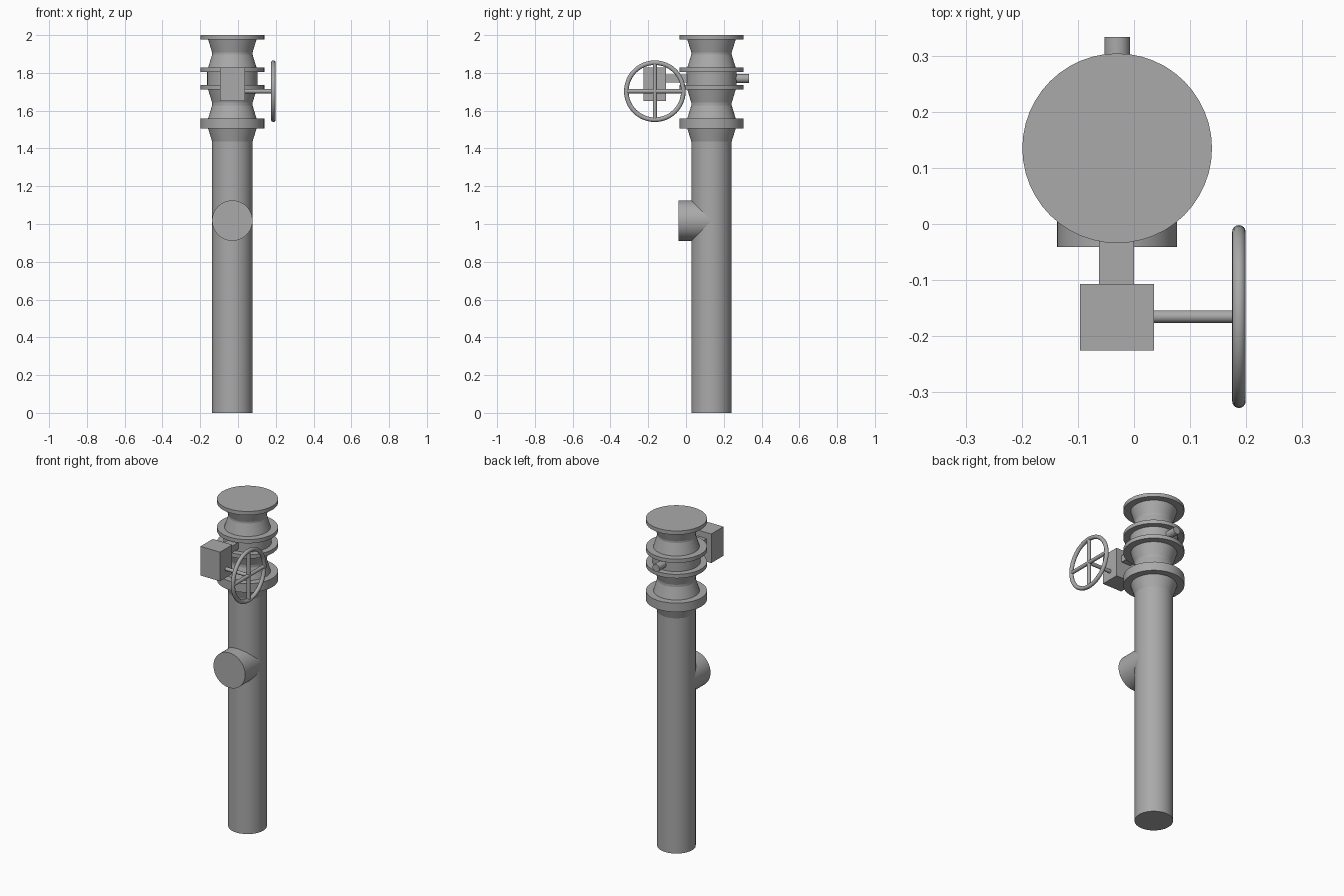
import bpy
from math import pi, radians
from mathutils import Vector

cube = bpy.data.objects.get("Cube")
if cube:
    bpy.data.objects.remove(cube, do_unlink=True)

grey = bpy.data.materials.new("steel grey")
grey.use_nodes = True
colour = (0.40, 0.40, 0.40, 1)
grey.diffuse_color = colour
grey.node_tree.nodes["Principled BSDF"].inputs["Base Color"].default_value = colour

AX, AY = -0.03, 0.135   # pipe axis
PIPE, NECK, FLANGE = 0.107, 0.128, 0.169


def finish(name, smooth=True):
    ob = bpy.context.object
    ob.name = name
    ob.data.materials.append(grey)
    if smooth:
        bpy.ops.object.shade_smooth_by_angle(angle=radians(30))
    return ob


def rod(name, a, b, r1, r2=None, sides=48):
    """Cylinder or cone from point a to point b."""
    a, b = Vector(a), Vector(b)
    d = b - a
    bpy.ops.mesh.primitive_cone_add(
        vertices=sides, radius1=r1, radius2=r1 if r2 is None else r2, depth=d.length,
        location=(a + b) / 2, rotation=d.to_track_quat('Z', 'Y').to_euler())
    return finish(name)


def upright(name, z0, z1, r1, r2=None):
    return rod(name, (AX, AY, z0), (AX, AY, z1), r1, r2)


def box(name, lo, hi):
    lo, hi = Vector(lo), Vector(hi)
    bpy.ops.mesh.primitive_cube_add(size=1, location=(lo + hi) / 2)
    bpy.context.object.scale = hi - lo
    bpy.ops.object.transform_apply(location=False, rotation=False, scale=True)
    return finish(name, False)


# Main pipe and the closed side branch
upright("main_pipe", 0, 1.437, PIPE)
rod("side_branch", (AX, AY, 1.018), (AX, -0.041, 1.018), PIPE)

# Flanges
upright("riser_flange", 1.505, 1.532, FLANGE)
upright("lower_pipe_flange", 1.532, 1.559, FLANGE)
upright("valve_lower_flange", 1.711, 1.735, FLANGE)
upright("valve_upper_flange", 1.805, 1.828, FLANGE)
upright("top_flange", 1.977, 2.0, FLANGE)

# Tapered weld necks beside the flanges
upright("riser_neck", 1.437, 1.505, PIPE, NECK)
upright("lower_spool_bottom_neck", 1.559, 1.628, NECK, PIPE)
upright("lower_spool_pipe", 1.628, 1.642, PIPE)
upright("lower_spool_top_neck", 1.642, 1.711, PIPE, NECK)
upright("upper_spool_bottom_neck", 1.828, 1.897, NECK, PIPE)
upright("upper_spool_pipe", 1.897, 1.908, PIPE)
upright("upper_spool_top_neck", 1.908, 1.977, PIPE, NECK)

# Valve body, rear shaft stub, and gearbox with its bracket
upright("valve_body", 1.735, 1.805, 0.133)
rod("valve_shaft_stub", (AX, AY, 1.77), (AX, 0.333, 1.77), 0.023, sides=24)
box("gearbox_bracket", (-0.062, -0.107, 1.75), (0.0, 0.05, 1.791))
box("gearbox", (-0.096, -0.225, 1.65), (0.036, -0.107, 1.828))

# Handwheel
WX, WY, WZ, RIM = 0.187, -0.165, 1.703, 0.151
rod("handwheel_shaft", (0.03, WY, WZ), (WX, WY, WZ), 0.011, sides=24)
bpy.ops.mesh.primitive_torus_add(
    major_radius=RIM, minor_radius=0.012, major_segments=48, minor_segments=16,
    location=(WX, WY, WZ), rotation=(0, pi / 2, 0))
finish("handwheel_rim")
rod("handwheel_level_spoke", (WX, WY - RIM, WZ), (WX, WY + RIM, WZ), 0.011, sides=24)
rod("handwheel_upright_spoke", (WX, WY, WZ - RIM), (WX, WY, WZ + RIM), 0.011, sides=24)
